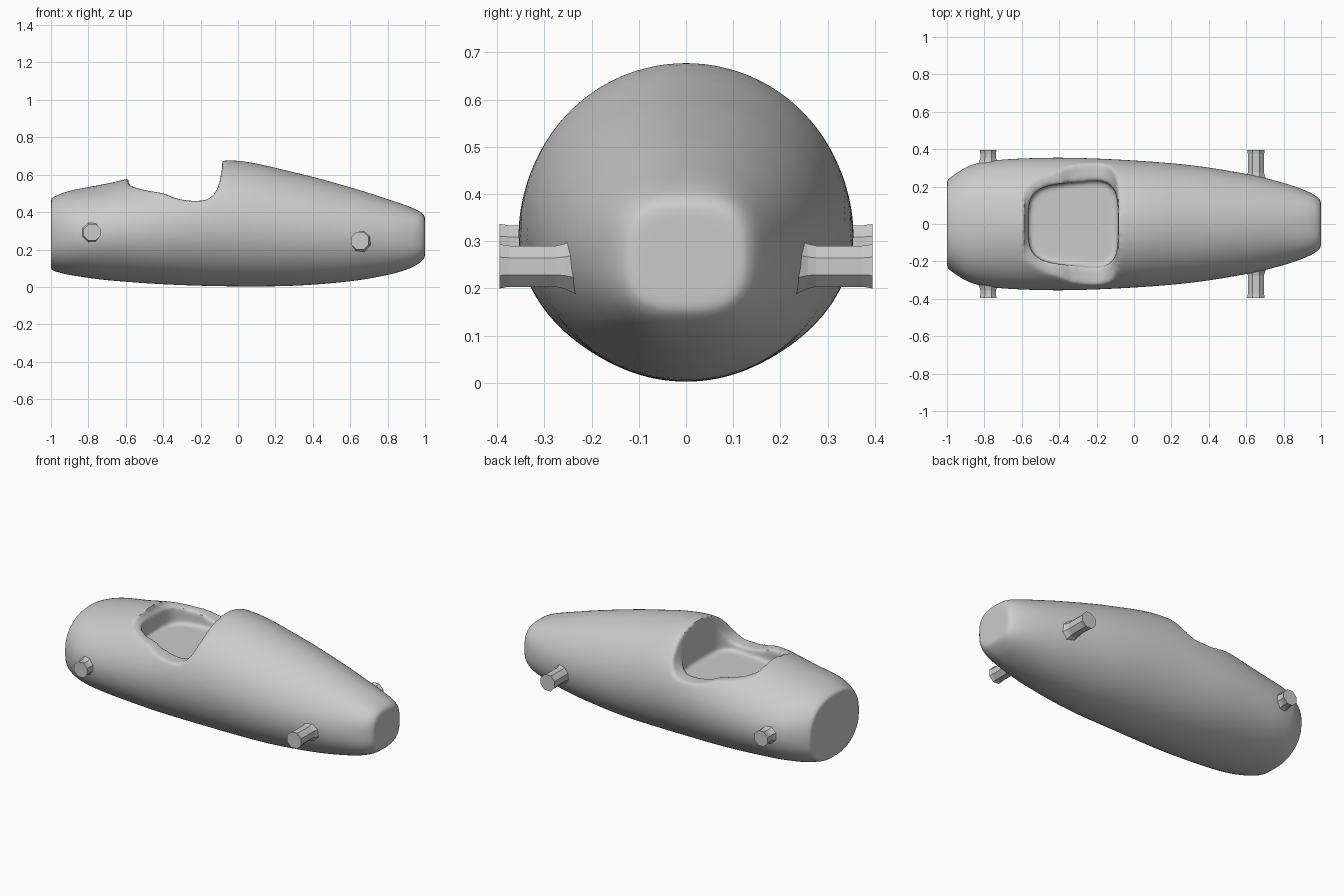
import bpy, bmesh, math
from mathutils import Vector

if "Cube" in bpy.data.objects:
    bpy.data.objects.remove(bpy.data.objects["Cube"])


def mesh_object(name, rings):
    """Closed solid lofted through equal-length rings of points."""
    bm = bmesh.new()
    loops = [[bm.verts.new(p) for p in ring] for ring in rings]
    n = len(loops[0])
    for a, b in zip(loops, loops[1:]):
        for i in range(n):
            j = (i + 1) % n
            bm.faces.new((a[i], a[j], b[j], b[i]))
    bm.faces.new(loops[0])
    bm.faces.new(loops[-1])
    bmesh.ops.recalc_face_normals(bm, faces=bm.faces)
    me = bpy.data.meshes.new(name)
    bm.to_mesh(me)
    bm.free()
    ob = bpy.data.objects.new(name, me)
    bpy.context.collection.objects.link(ob)
    return ob


def spline(points, steps):
    """Catmull-Rom curve through the points."""
    pts = [Vector(p) for p in points]
    out = []
    for i in range(len(pts) - 1):
        p0, p1, p2 = pts[max(i - 1, 0)], pts[i], pts[i + 1]
        p3 = pts[min(i + 2, len(pts) - 1)]
        for s in range(steps):
            t = s / steps
            out.append(0.5 * (2 * p1 + (p2 - p0) * t
                              + (2 * p0 - 5 * p1 + 4 * p2 - p3) * t * t
                              + (3 * p1 - p0 - 3 * p2 + p3) * t ** 3))
    return out + [pts[-1]]


# Body stations: x, half width, bottom z, top z, squareness
STATIONS = [
    (-1.0, 0.235, 0.09, 0.475, 2.3), (-0.93, 0.285, 0.07, 0.505, 2.2),
    (-0.85, 0.322, 0.056, 0.525, 2.1), (-0.7, 0.345, 0.036, 0.553, 2.0),
    (-0.4, 0.355, 0.014, 0.62, 2.0), (-0.05, 0.343, 0.003, 0.678, 2.0),
    (0.3, 0.315, 0.006, 0.613, 2.0), (0.6, 0.268, 0.03, 0.533, 2.0),
    (0.8, 0.22, 0.064, 0.47, 2.1), (0.92, 0.178, 0.1, 0.428, 2.4),
    (0.98, 0.145, 0.135, 0.398, 2.8), (1.0, 0.12, 0.16, 0.375, 3.0)]


def body_ring(x, w, zb, zt, e, n=64):
    ring = []
    for i in range(n):
        a = 2 * math.pi * i / n
        c, s = math.cos(a), math.sin(a)
        ring.append((x, w * math.copysign(abs(c) ** (2 / e), c),
                     (zb + zt) / 2 + (zt - zb) / 2 * math.copysign(abs(s) ** (2 / e), s)))
    return ring


body = mesh_object("car_body", [body_ring(*st) for st in spline([(s) for s in STATIONS], 5)])

# Cockpit opening: side profile swept across the body
curve = spline([(-0.585, 0.542), (-0.5, 0.518), (-0.4, 0.5), (-0.33, 0.473),
                (-0.24, 0.46), (-0.16, 0.47), (-0.11, 0.525), (-0.085, 0.63)], 4)
side = [(-0.59, 0.9)] + [tuple(p) for p in curve] + [(-0.08, 0.9)]
saddle = mesh_object("cockpit_saddle_cutter",
                     [[(x, y, z) for x, z in side] for y in (-0.5, 0.5)])

# Cockpit well: rounded outline narrowing to the rear
outline = []
for i in range(48):
    a = 2 * math.pi * i / 48
    c, s = math.cos(a), math.sin(a)
    u = math.copysign(abs(c) ** 0.5, c)
    v = math.copysign(abs(s) ** 0.5, s)
    outline.append((-0.325 + 0.24 * u, v * (0.222 + 0.025 * u)))
well = mesh_object("cockpit_well_cutter",
                   [[(x, y, z) for x, y in outline] for z in (0.42, 0.9)])

# Cut the cockpit and soften its rim
for cutter in (saddle, well):
    cutter.hide_render = True
    mod = body.modifiers.new(cutter.name, 'BOOLEAN')
    mod.operation = 'DIFFERENCE'
    mod.solver = 'EXACT'
    mod.object = cutter
remesh = body.modifiers.new("remesh", 'REMESH')
remesh.mode = 'VOXEL'
remesh.voxel_size = 0.012
soften = body.modifiers.new("soften", 'SMOOTH')
soften.factor = 0.5
soften.iterations = 6
bpy.context.view_layer.objects.active = body
body.select_set(True)
for mod in list(body.modifiers):
    bpy.ops.object.modifier_apply(modifier=mod.name)
for cutter in (saddle, well):
    bpy.data.objects.remove(cutter)
bpy.ops.object.shade_smooth_by_angle(angle=math.radians(40))


# Axle stubs: octagonal rods flaring at the body and at the tips
def axle(name, x, z, r, y_body):
    half = [(y_body - 0.02, r * 1.45), (y_body + 0.012, r * 1.1),
            (y_body + 0.03, r), (0.375, r), (0.395, r * 1.08)]
    prof = [(-y, q) for y, q in reversed(half)] + half
    angles = [math.pi / 8 + i * math.pi / 4 for i in range(8)]
    return mesh_object(name, [[(x + q * math.cos(a), y, z + q * math.sin(a))
                               for a in angles] for y, q in prof])


axle("rear_axle", -0.78, 0.292, 0.045, 0.325)
axle("front_axle", 0.652, 0.247, 0.047, 0.245)
